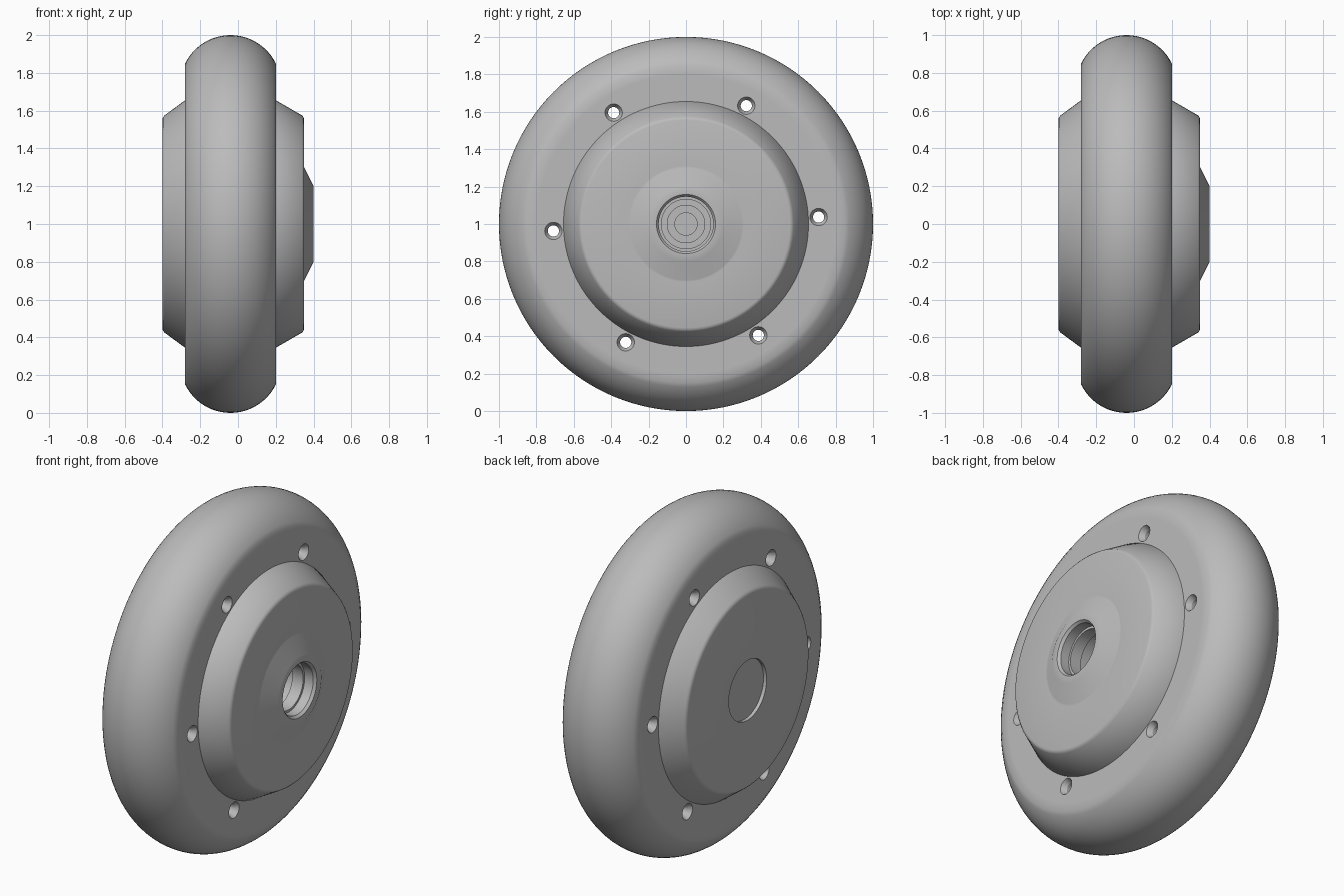
import bpy, bmesh
from math import sin, cos, asin, pi, radians
from mathutils import Vector, Matrix

cube = bpy.data.objects.get("Cube")
if cube:
    bpy.data.objects.remove(cube, do_unlink=True)

grey = bpy.data.materials.new("plain grey")
grey.use_nodes = True
GREY = (0.5, 0.5, 0.5, 1)
grey.diffuse_color = GREY
grey.node_tree.nodes["Principled BSDF"].inputs["Base Color"].default_value = GREY


def lathe(name, profile, steps=128, closed=True):
    """Spin (x, radius) points around the axle, which runs along x at z = 1."""
    bm = bmesh.new()
    verts = [bm.verts.new((x, 0, r)) for x, r in profile]
    edges = [bm.edges.new(pair) for pair in zip(verts, verts[1:])]
    if closed:
        edges.append(bm.edges.new((verts[-1], verts[0])))
    bmesh.ops.spin(bm, geom=verts + edges, cent=(0, 0, 0), axis=(1, 0, 0),
                   angle=2 * pi, steps=steps)
    bmesh.ops.remove_doubles(bm, verts=bm.verts, dist=1e-5)
    bmesh.ops.recalc_face_normals(bm, faces=bm.faces)
    mesh = bpy.data.meshes.new(name)
    bm.to_mesh(mesh)
    bm.free()
    obj = bpy.data.objects.new(name, mesh)
    obj.location.z = 1
    mesh.materials.append(grey)
    bpy.context.collection.objects.link(obj)
    return obj


def smooth(obj, angle=30):
    bpy.ops.object.select_all(action="DESELECT")
    obj.select_set(True)
    bpy.context.view_layer.objects.active = obj
    bpy.ops.object.shade_smooth_by_angle(angle=radians(angle))


LEFT, RIGHT = 0.2, -0.28          # side planes of the wheel
MID, HALF = (LEFT + RIGHT) / 2, (LEFT - RIGHT) / 2

# Tyre: flat sidewalls with a round tread
SHOULDER = 0.85
sag = 1 - SHOULDER
tread_r = (HALF ** 2 + sag ** 2) / (2 * sag)
sweep = asin(HALF / tread_r)
tread = []
for i in range(25):
    a = sweep * (i / 12 - 1)
    tread.append((MID + tread_r * sin(a), 1 - tread_r + tread_r * cos(a)))
tyre = lathe("tyre", [(RIGHT, 0.8)] + tread + [(LEFT, 0.8)])
smooth(tyre, 40)

# Rim plate between hub and tyre, with six countersunk through holes
rim = lathe("rim_plate", [(RIGHT, 0.6), (RIGHT, 0.8), (LEFT, 0.8), (LEFT, 0.6)])
hole = [(RIGHT - 0.01, 0), (RIGHT - 0.01, 0.052), (RIGHT + 0.03, 0.03),
        (LEFT - 0.03, 0.03), (LEFT + 0.01, 0.052), (LEFT + 0.01, 0)]
for k in range(6):
    cutter = lathe("hole_cutter_%d" % (k + 1), hole, 32, closed=False)
    a = radians(3 + 60 * k)
    cutter.location += Vector((0, 0.71 * cos(a), 0.71 * sin(a)))
    cutter.hide_render = True
    cutter.hide_viewport = True
    cut = rim.modifiers.new("bolt_hole", "BOOLEAN")
    cut.operation = "DIFFERENCE"
    cut.solver = "EXACT"
    cut.object = cutter
smooth(rim)

# Hub: cone flanks, raised boss with a stepped bore, shallow recess opposite
hub = lathe("hub", [
    (-0.38, 0), (-0.38, 0.175), (-0.4, 0.175), (-0.4, 0.555), (-0.397, 0.566),
    (-0.389, 0.575), (RIGHT, 0.655), (LEFT, 0.655), (0.339, 0.575),
    (0.347, 0.566), (0.35, 0.555), (0.35, 0.31), (0.35, 0.3), (0.4, 0.2),
    (0.4, 0.158), (0.385, 0.146), (0.33, 0.146), (0.33, 0.132), (0.26, 0.132),
    (0.26, 0.146), (0.1, 0.146), (0.1, 0.1), (-0.3, 0.1), (-0.3, 0)],
    closed=False)
smooth(hub)

# Bearing sleeve inside the bore
sleeve = lathe("bearing_sleeve", [(-0.3, 0.06), (0.06, 0.06), (0.06, 0.1), (-0.3, 0.1)], 64)
smooth(sleeve)
